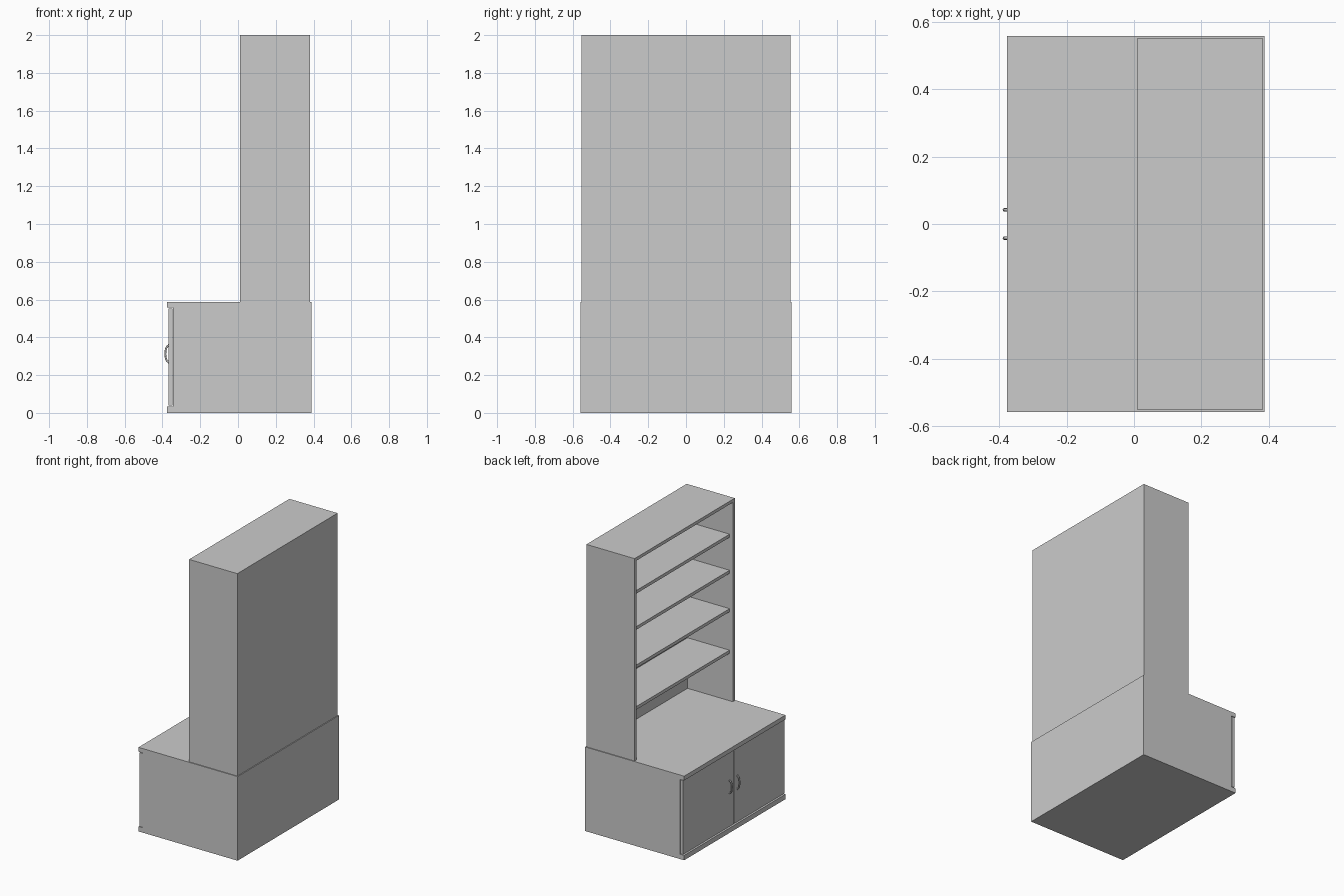
import bpy, bmesh, math

if "Cube" in bpy.data.objects:
    bpy.data.objects.remove(bpy.data.objects["Cube"])


def box(name, x, y, z):
    """Axis-aligned panel from (min, max) pairs."""
    bm = bmesh.new()
    bmesh.ops.create_cube(bm, size=1)
    for v in bm.verts:
        v.co = [r[0] if c < 0 else r[1] for c, r in zip(v.co, (x, y, z))]
    me = bpy.data.meshes.new(name)
    bm.to_mesh(me)
    bm.free()
    ob = bpy.data.objects.new(name, me)
    bpy.context.collection.objects.link(ob)
    return ob


W, H = 0.559, 0.553           # half widths of base and hutch
T = 0.022                     # panel thickness
BASE_TOP, FRONT, BACK = 0.587, -0.377, 0.388

# Base cabinet: overhanging slabs, back and sides
box("base_bottom", (FRONT, BACK), (-W, W), (0, 0.034))
box("base_top", (FRONT, BACK), (-W, W), (0.557, BASE_TOP))
box("base_back", (BACK - T, BACK), (-W, W), (0.034, 0.557))

# Hutch: top, back and shelves
box("hutch_top", (0.01, 0.382), (-H, H), (2 - T, 2))
box("hutch_back", (0.382 - T, 0.382), (-H + T, H - T), (BASE_TOP, 2 - T))
for i, z in enumerate((0.94, 1.23, 1.498, 1.75)):
    box(f"shelf_{i + 1}", (0.035, 0.382 - T), (-H + T, H - T), (z - T, z))


def handle(name, y):
    """Bowed pull: bevelled arc with two round feet."""
    cu = bpy.data.curves.new(name, 'CURVE')
    cu.dimensions = '3D'
    cu.bevel_depth = 0.005
    cu.bevel_resolution = 2
    cu.use_fill_caps = True
    n = 12
    sp = cu.splines.new('POLY')
    sp.points.add(n)
    for i, p in enumerate(sp.points):
        a = math.pi * i / n
        p.co = (-0.366 - 0.019 * math.sin(a), y, 0.313 - 0.044 * math.cos(a), 1)
    ob = bpy.data.objects.new(name, cu)
    bpy.context.collection.objects.link(ob)
    for k, dz in enumerate((-0.044, 0.044)):
        bpy.ops.mesh.primitive_cylinder_add(
            vertices=16, radius=0.008, depth=0.005,
            location=(-0.369, y, 0.313 + dz), rotation=(0, math.pi / 2, 0))
        foot = bpy.context.object
        foot.name = f"{name}_foot_{k + 1}"
        bpy.ops.object.shade_smooth_by_angle()


# Mirrored parts: sides, doors and handles
for s, side in ((1, "left"), (-1, "right")):
    def span(a, b):
        return tuple(sorted((s * a, s * b)))
    box(f"base_side_{side}", (-0.345, BACK - T), span(W - T, W), (0.034, 0.557))
    box(f"hutch_side_{side}", (0.01, 0.382), span(H - T, H), (BASE_TOP, 2 - T))
    box(f"door_{side}", (-0.368, -0.348), span(0.002, W), (0.038, 0.553))
    handle(f"handle_{side}", s * 0.042)
